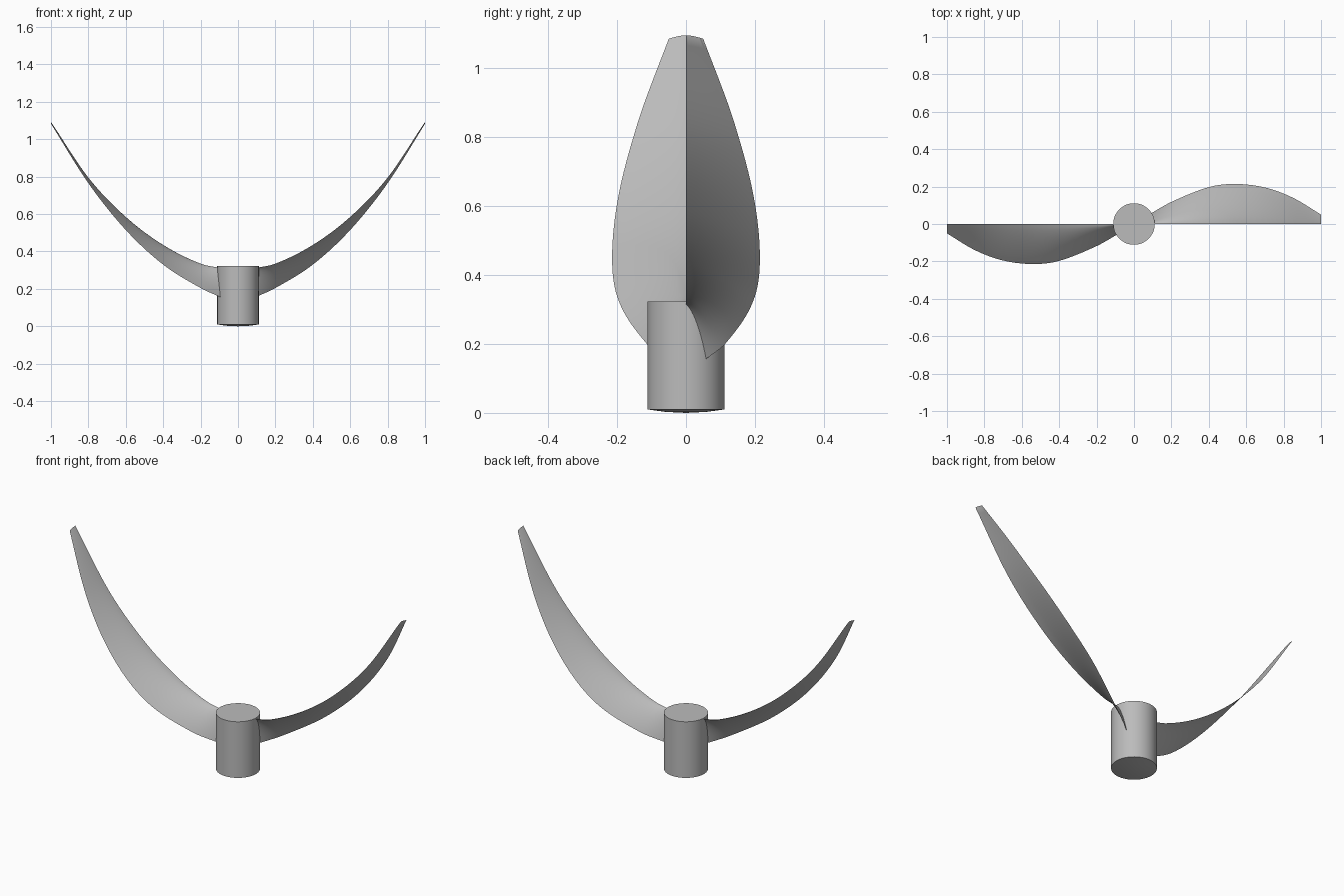
import bpy, bmesh, math
from mathutils import Matrix

cube = bpy.data.objects.get("Cube")
if cube:
    bpy.data.objects.remove(cube)

grey = bpy.data.materials.new("satin_grey")
grey.use_nodes = True
grey.diffuse_color = (0.5, 0.5, 0.5, 1)
grey.node_tree.nodes["Principled BSDF"].inputs["Base Color"].default_value = (0.5, 0.5, 0.5, 1)


def add_object(name, bm):
    bmesh.ops.recalc_face_normals(bm, faces=bm.faces)
    mesh = bpy.data.meshes.new(name)
    bm.to_mesh(mesh)
    bm.free()
    mesh.materials.append(grey)
    obj = bpy.data.objects.new(name, mesh)
    bpy.context.collection.objects.link(obj)
    bpy.ops.object.select_all(action="DESELECT")
    obj.select_set(True)
    bpy.context.view_layer.objects.active = obj
    bpy.ops.object.shade_smooth_by_angle(angle=math.radians(35))
    return obj


def interpolate(points, x):
    """Smooth curve through (x, value) points."""
    n = len(points)
    i = max(k for k in range(n - 1) if points[k][0] <= x + 1e-9)

    def slope(k):
        a, b = points[max(k - 1, 0)], points[min(k + 1, n - 1)]
        return (b[1] - a[1]) / (b[0] - a[0])
    (x0, v0), (x1, v1) = points[i], points[i + 1]
    h = x1 - x0
    t = (x - x0) / h
    return ((2*t**3 - 3*t*t + 1) * v0 + (t**3 - 2*t*t + t) * h * slope(i)
            + (3*t*t - 2*t**3) * v1 + (t**3 - t*t) * h * slope(i + 1))


# Hub: a round barrel with a flat top and a barely domed underside
SIDES, RADIUS = 64, 0.111
bm = bmesh.new()
profile = [(0, 0), (0.06, 0.003), (RADIUS, 0.01), (RADIUS, 0.322), (0, 0.322)]
line = [bm.verts.new((r, 0, z)) for r, z in profile]
edges = [bm.edges.new(pair) for pair in zip(line, line[1:])]
bmesh.ops.spin(bm, geom=line + edges, cent=(0, 0, 0), axis=(0, 0, 1),
               angle=math.tau, steps=SIDES, use_duplicate=False)
bmesh.ops.remove_doubles(bm, verts=bm.verts, dist=1e-5)
add_object("hub", bm)

# Blade outlines along x: straight inner edge height, outer edge height and reach
INNER_Z = [(0.08, 0.31), (0.2, 0.335), (0.4, 0.435), (0.6, 0.585), (0.8, 0.795), (1, 1.093)]
OUTER_Z = [(0.08, 0.15), (0.2, 0.205), (0.4, 0.33), (0.6, 0.515), (0.8, 0.765), (1, 1.083)]
REACH = [(0.08, 0.05), (0.2, 0.118), (0.4, 0.197), (0.54, 0.214), (0.7, 0.195), (0.85, 0.14), (1, 0.05)]
ROWS, COLS = 48, 12


def blade(name, turn):
    """Cambered blade with a thin lens section, flat inside and drooping outside."""
    bm = bmesh.new()
    rings = []
    for r in range(ROWS + 1):
        x = 0.08 + 0.92 * r / ROWS
        zi, zo, reach = (interpolate(c, x) for c in (INNER_Z, OUTER_Z, REACH))
        thick = 0.008 * (1 - 0.8 * r / ROWS)

        def point(c, side):
            t = c / COLS
            z = zi + (zo - zi) * t ** 1.5
            return bm.verts.new((x, reach * t, z + side * thick * math.sqrt(t * (1 - t))))
        rings.append([point(c, 1) for c in range(COLS + 1)]
                     + [point(c, -1) for c in range(COLS - 1, 0, -1)])
    for a, b in zip(rings, rings[1:]):
        for i in range(len(a)):
            j = (i + 1) % len(a)
            bm.faces.new((a[i], a[j], b[j], b[i]))
    bm.faces.new(rings[0])
    bm.faces.new(rings[-1])
    bmesh.ops.transform(bm, matrix=Matrix.Rotation(turn, 4, "Z"), verts=bm.verts)
    add_object(name, bm)


blade("left_blade", 0)
blade("right_blade", math.pi)
